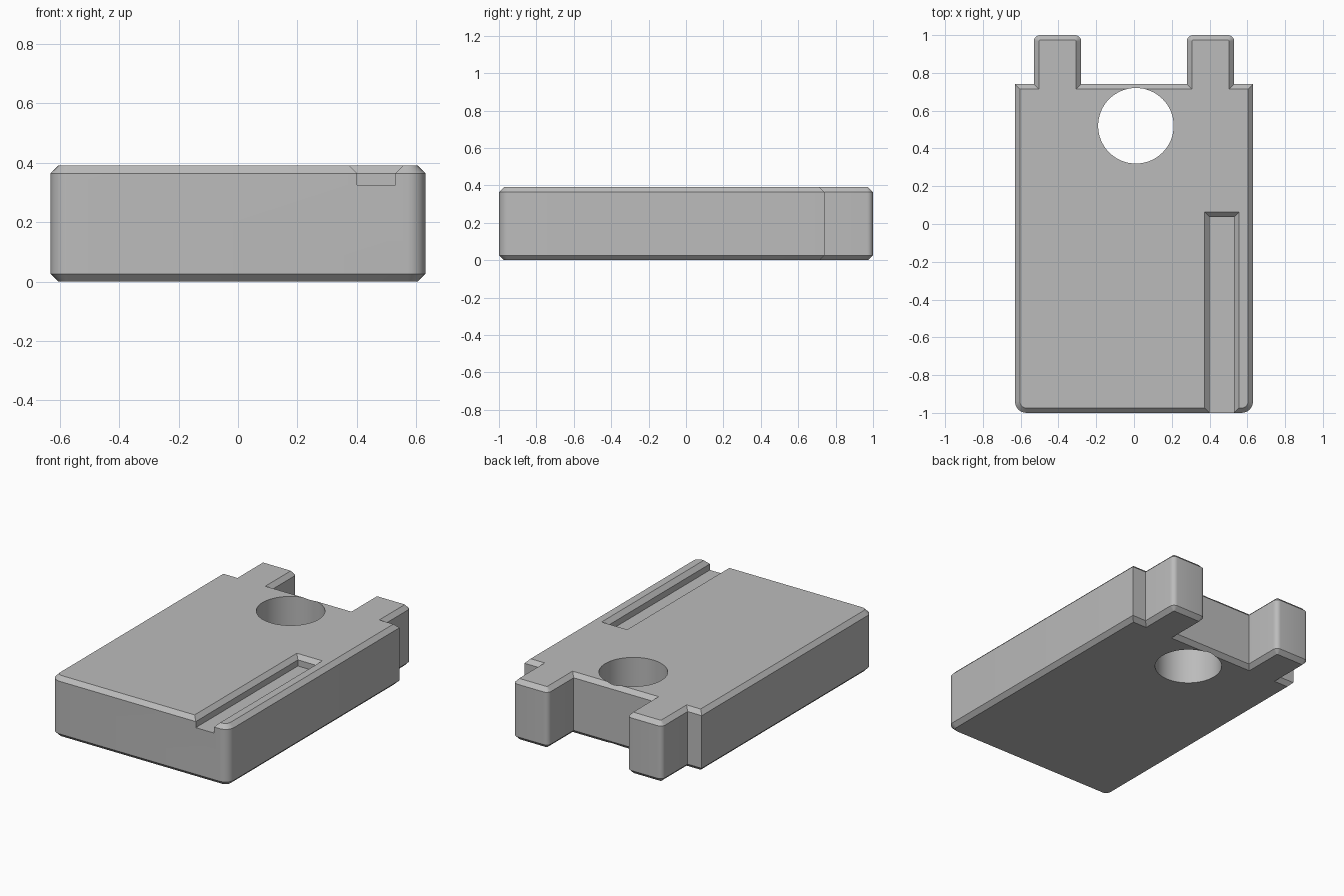
import bpy, bmesh
from math import sin, cos, pi

if "Cube" in bpy.data.objects:
    bpy.data.objects.remove(bpy.data.objects["Cube"], do_unlink=True)

HEIGHT, CHAMFER = 0.39, 0.026

grey = bpy.data.materials.new("plain grey")
grey.use_nodes = True
COLOUR = (0.5, 0.5, 0.5, 1)
grey.diffuse_color = COLOUR
grey.node_tree.nodes["Principled BSDF"].inputs["Base Color"].default_value = COLOUR


def loft(name, rings):
    """Closed solid through rings of (x, y) points, each at its own height."""
    bm = bmesh.new()
    loops = [[bm.verts.new((x, y, z)) for x, y in pts] for pts, z in rings]
    count = len(loops[0])
    for low, high in zip(loops, loops[1:]):
        for i in range(count):
            j = (i + 1) % count
            bm.faces.new((low[i], low[j], high[j], high[i]))
    bm.faces.new(loops[0][::-1])
    bm.faces.new(loops[-1])
    bmesh.ops.recalc_face_normals(bm, faces=bm.faces)
    mesh = bpy.data.meshes.new(name)
    bm.to_mesh(mesh)
    bm.free()
    mesh.materials.append(grey)
    obj = bpy.data.objects.new(name, mesh)
    bpy.context.collection.objects.link(obj)
    return obj


def rounded(x, y, radius, start, steps=6):
    """Quarter-turn corner whose square tip is at (x, y)."""
    sx, sy = (1 if cos(start + pi / 4) > 0 else -1), (1 if sin(start + pi / 4) > 0 else -1)
    cx, cy = x - sx * radius, y - sy * radius
    angles = [start + pi / 2 * i / steps for i in range(steps + 1)]
    return [(cx + radius * cos(a), cy + radius * sin(a)) for a in angles]


def outline(d):
    """Body outline with two rear tabs, moved inward by d."""
    side, back, tip = 0.63 - d, 0.74 - d, 1 - d
    outer, inner = 0.53 - d, 0.28 + d
    tab_r = max(0.032 - d, 0.003)
    half = rounded(side, -tip, 0.06 - d, -pi / 2)
    half += [(side, back), (outer, back)]
    half += rounded(outer, tip, tab_r, 0)
    half += rounded(inner, tip, tab_r, pi / 2)
    half += [(inner, back)]
    return half + [(-x, y) for x, y in reversed(half)]


def slot(d):
    """Slot outline, open past the front, widened by d."""
    x0, x1, y1 = 0.40 - d, 0.53 + d, 0.037 + d
    return [(x0, -1.1), (x1, -1.1), (x1, y1), (x0, y1)]


# Chamfered block with tabs
body = loft("body", [(outline(CHAMFER), 0), (outline(0), CHAMFER),
                     (outline(0), HEIGHT - CHAMFER), (outline(CHAMFER), HEIGHT)])

# Cutters: chamfered slot and round through hole
slot_cutter = loft("slot_cutter", [(slot(0), 0.325), (slot(0), HEIGHT - CHAMFER),
                                   (slot(CHAMFER), HEIGHT), (slot(CHAMFER), HEIGHT + 0.1)])
circle = [(0.01 + 0.2 * cos(i * pi / 32), 0.52 + 0.2 * sin(i * pi / 32)) for i in range(64)]
hole_cutter = loft("hole_cutter", [(circle, -0.1), (circle, HEIGHT + 0.1)])

bpy.context.view_layer.objects.active = body
for cutter in (slot_cutter, hole_cutter):
    cutter.hide_render = True
    mod = body.modifiers.new(cutter.name, 'BOOLEAN')
    mod.operation, mod.solver, mod.object = 'DIFFERENCE', 'EXACT', cutter
    bpy.ops.object.modifier_apply(modifier=mod.name)
    bpy.data.objects.remove(cutter, do_unlink=True)

# Smooth rounded corners and hole, sharp chamfers
bpy.ops.object.select_all(action='DESELECT')
body.select_set(True)
bpy.ops.object.shade_smooth_by_angle(angle=pi / 6)
